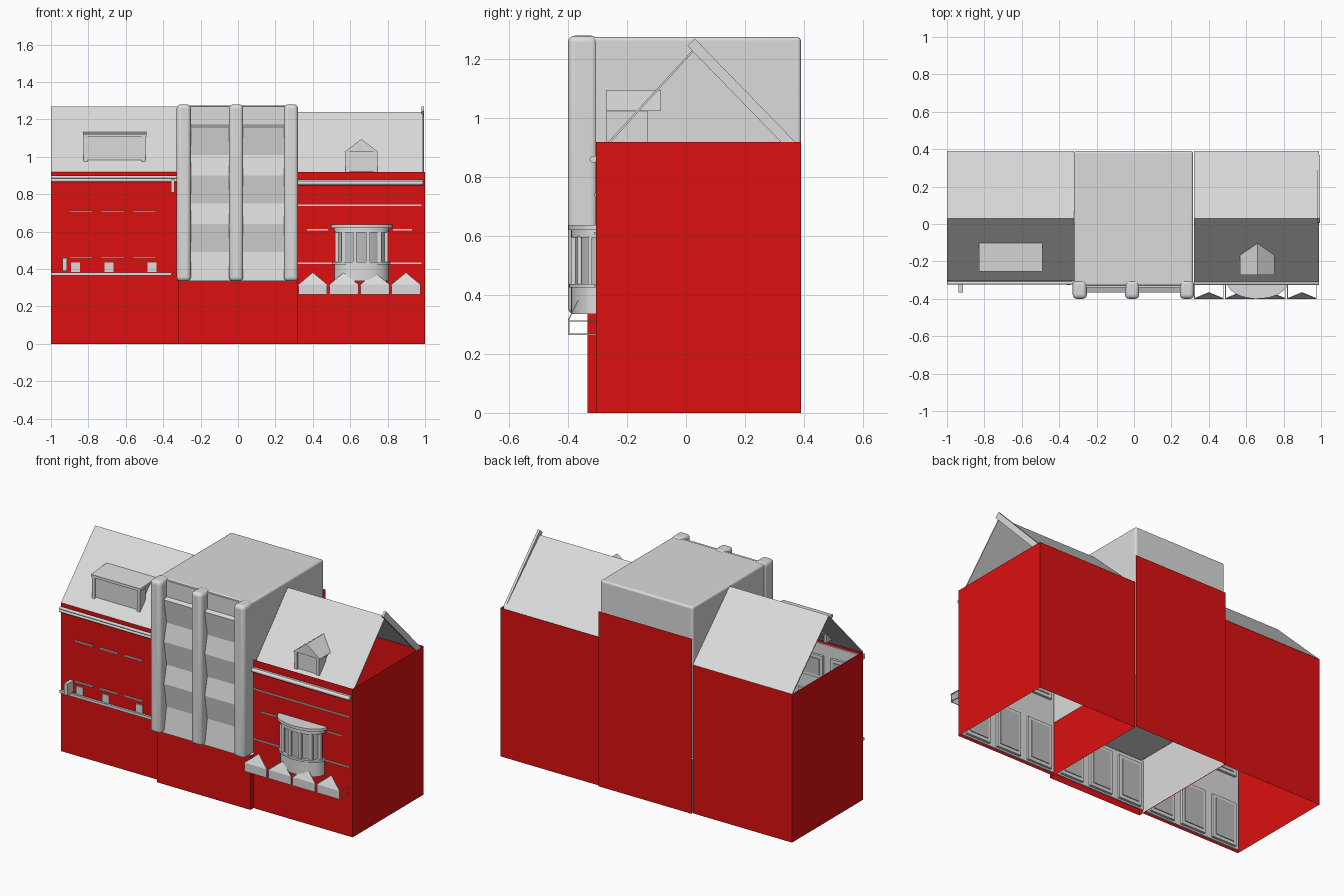
import bpy
import math

default_cube = bpy.data.objects.get("Cube")
if default_cube:
    bpy.data.objects.remove(default_cube, do_unlink=True)


def make_material(name, colour):
    material = bpy.data.materials.new(name)
    material.use_nodes = True
    rgba = (*colour, 1)
    material.diffuse_color = rgba
    material.node_tree.nodes["Principled BSDF"].inputs["Base Color"].default_value = rgba
    return material


RED = make_material("wall red", (0.72, 0.005, 0.005))
GREY = make_material("light grey", (0.71, 0.71, 0.71))
GLASS = make_material("window grey", (0.5, 0.5, 0.5))


def make_object(name, vertices, faces, material, bevel=0, smooth=False):
    mesh = bpy.data.meshes.new(name)
    mesh.from_pydata(vertices, [], faces)
    mesh.materials.append(material)
    obj = bpy.data.objects.new(name, mesh)
    bpy.context.collection.objects.link(obj)
    if bevel:
        modifier = obj.modifiers.new("rounding", "BEVEL")
        modifier.width = bevel
        modifier.segments = 4
    if smooth or bevel:
        bpy.ops.object.select_all(action="DESELECT")
        obj.select_set(True)
        bpy.context.view_layer.objects.active = obj
        bpy.ops.object.shade_smooth_by_angle(angle=math.radians(40))
    return obj


def prism(name, outline, low, high, material, axis="z", **options):
    """Closed solid: a flat outline pushed along one axis."""
    place = {"x": lambda p, d: (d, p[0], p[1]),
             "y": lambda p, d: (p[0], d, p[1]),
             "z": lambda p, d: (p[0], p[1], d)}[axis]
    count = len(outline)
    vertices = [place(p, d) for d in (low, high) for p in outline]
    faces = [(i, (i + 1) % count, (i + 1) % count + count, i + count) for i in range(count)]
    faces += [tuple(reversed(range(count))), tuple(range(count, 2 * count))]
    if axis == "y":
        faces = [tuple(reversed(face)) for face in faces]
    return make_object(name, vertices, faces, material, **options)


def box(name, x, y, z, material=GREY, **options):
    outline = [(x[0], y[0]), (x[1], y[0]), (x[1], y[1]), (x[0], y[1])]
    return prism(name, outline, z[0], z[1], material, **options)


def wall_sheet(name, path, height, material):
    """Thin upright wall following a ground path."""
    count = len(path)
    vertices = [(px, py, level) for level in (0, height) for px, py in path]
    faces = [(i, i + 1, i + 1 + count, i + count) for i in range(count - 1)]
    return make_object(name, vertices, faces, material)


def sloped_sheet(name, profile, x, material, thickness):
    count = len(profile)
    vertices = [(px, py, pz) for px in x for py, pz in profile]
    faces = [(i, i + count, i + 1 + count, i + 1) for i in range(count - 1)]
    obj = make_object(name, vertices, faces, material)
    solid = obj.modifiers.new("thickness", "SOLIDIFY")
    solid.thickness = thickness
    return obj


def tube(name, x, y, z, radius):
    ring = [math.tau * i / 12 for i in range(12)]
    outline = [(y + radius * math.cos(a), z + radius * math.sin(a)) for a in ring]
    return prism(name, outline, x[0], x[1], GREY, axis="x", smooth=True)


PARTY, END, FRONT, BACK = 0.32, 1.0, -0.305, 0.39
EAVE, RIDGE_Y = 0.92, 0.03
BLOCK_BASE, BLOCK_TOP = 0.335, 1.28

# Red outer walls, open above and below
for side, label in ((-1, "right"), (1, "left")):
    path = [(side * PARTY, FRONT), (side * END, FRONT), (side * END, BACK), (side * PARTY, BACK)]
    wall_sheet(label + "_house_walls", path[::side], EAVE, RED)
mid_front = -0.335
wall_sheet("middle_house_base", [(-PARTY, BACK), (-PARTY, mid_front), (PARTY, mid_front),
                                 (PARTY, BACK)], BLOCK_BASE, RED)
wall_sheet("middle_house_back", [(PARTY, 0.4), (-PARTY, 0.4)], 1.085, RED)
wall_sheet("middle_partition", [(-0.315, BACK), (-0.315, FRONT)], BLOCK_BASE, GREY)

# Pitched roofs
sloped_sheet("right_house_roof", [(FRONT, EAVE), (RIDGE_Y, 1.27), (BACK, EAVE)],
             (-END, -PARTY), GREY, 0.008)
sloped_sheet("left_house_roof", [(-0.31, 0.87), (RIDGE_Y, 1.24), (BACK, 0.9)],
             (PARTY, 0.99), GREY, 0.008)
sloped_sheet("left_gable_trim", [(RIDGE_Y, 1.27), (0.37, EAVE)], (0.98, 0.995), GREY, 0.035)

# Middle upper block with a saw-tooth window front between ribs
box("middle_block", (-0.32, 0.315), (-0.33, BACK), (BLOCK_BASE, 1.275), bevel=0.012)
outer, inner = -0.365, -0.34
front_profile = [(-0.32, BLOCK_BASE), (outer, BLOCK_BASE)]
for floor in range(3):
    sill = 0.49 + floor * 0.26
    front_profile += [(inner, sill), (outer, sill + 0.15)]
front_profile += [(inner, 1.17), (inner, 1.27), (-0.32, 1.27)]
prism("window_front", front_profile[::-1], -0.3, 0.3, GREY, axis="x")
for number, centre in enumerate((-0.29, -0.01, 0.283)):
    box("front_rib_%d" % number, (centre - 0.038, centre + 0.038), (-0.4, -0.3),
        (BLOCK_BASE, BLOCK_TOP), bevel=0.022)

# Gutters and the short downpipe
for height in (0.875, 0.892):
    tube("right_house_gutter", (-END, -0.33), -0.315, height, 0.009)
tube("left_house_gutter", (PARTY, 0.99), -0.315, 0.86, 0.012)
box("downpipe", (-0.357, -0.34), (-0.325, FRONT), (0.81, 0.88))

# Right house: ledge, sills, flower boxes and hanging sign
box("shop_ledge", (-END, -0.355), (-0.318, FRONT), (0.365, 0.382))
for centre in (-0.84, -0.67, -0.5):
    for height in (0.46, 0.71):
        box("window_sill", (centre - 0.062, centre + 0.062), (-0.314, FRONT),
            (height - 0.004, height + 0.004))
for centre in (-0.87, -0.69, -0.46):
    box("lamp_box", (centre - 0.024, centre + 0.024), (-0.312, FRONT), (0.385, 0.435))
box("hanging_sign", (-0.938, -0.915), (-0.365, FRONT), (0.39, 0.46))

# Left house: string courses
for x, height in (((PARTY, 0.98), 0.74), ((PARTY, 0.98), 0.43),
                  ((0.37, 0.48), 0.61), ((0.83, 0.93), 0.61)):
    box("string_course", x, (-0.312, FRONT), (height - 0.004, height + 0.004))

# Flat dormer
prism("flat_dormer_body", [(-0.245, 0.965), (-0.09, 1.11), (-0.245, 1.11)],
      -0.81, -0.51, GREY, axis="x")
prism("flat_dormer_roof", [(-0.255, 1.105), (-0.085, 1.12), (-0.085, 1.135), (-0.255, 1.122)],
      -0.83, -0.49, GREY, axis="x")
for x in (-0.815, -0.505):
    box("flat_dormer_post", (x - 0.01, x + 0.01), (-0.252, -0.2), (0.965, 1.11))

# Gabled dormer
box("gable_dormer_body", (0.58, 0.74), (-0.262, -0.13), (EAVE, 1.03))
prism("gable_dormer_roof", [(0.567, 1.025), (0.752, 1.025), (0.66, 1.095)],
      -0.272, -0.085, GREY, axis="y")
for x in (0.585, 0.735):
    box("gable_dormer_post", (x - 0.01, x + 0.01), (-0.27, -0.2), (EAVE, 1.03))

# Curved bay window
BAY_X = 0.66


def bay_point(angle, width, depth):
    return BAY_X + width * math.cos(angle), FRONT - depth * math.sin(angle)


def bay_tier(name, width, depth, z, material=GREY):
    curve = [bay_point(math.pi * i / 16, width, depth) for i in range(17)]
    prism(name, curve[::-1], z[0], z[1], material, smooth=True)


bay_tier("bay_base", 0.145, 0.085, (BLOCK_BASE, 0.425))
bay_tier("bay_sill", 0.155, 0.092, (0.425, 0.437))
bay_tier("bay_glass", 0.13, 0.075, (0.437, 0.6), GLASS)
bay_tier("bay_frieze", 0.145, 0.085, (0.595, 0.62))
bay_tier("bay_cornice", 0.165, 0.095, (0.62, 0.637))
for step in range(6):
    px, py = bay_point(math.pi * (step + 0.5) / 6, 0.137, 0.08)
    box("bay_post", (px - 0.01, px + 0.01), (py - 0.007, py + 0.007), (0.43, 0.6))

# Row of pointed awnings, each a skirt and a leaning triangle with side stays
for number in range(4):
    centre, half = 0.4 + number * 0.166, 0.077
    left, right = centre - half, centre + half
    corners = [(left, -0.4, 0.265), (right, -0.4, 0.265), (right, -0.4, 0.318),
               (centre, -0.368, 0.382), (left, -0.4, 0.318)]
    awning = make_object("awning_%d" % number, corners, [(0, 1, 2, 4), (4, 2, 3)], GREY)
    awning.modifiers.new("thickness", "SOLIDIFY").thickness = 0.004
    for x in (left, right):
        for height in (0.267, 0.312):
            box("awning_stay", (x - 0.002, x + 0.002), (-0.4, FRONT), (height - 0.002, height + 0.002))

# Inner facade lining with framed windows and doors
for label, start, finish, top in (("right", -0.99, -0.33, 0.9), ("middle", -0.31, 0.31, 0.32),
                                  ("left", 0.33, 0.99, 0.85)):
    box(label + "_lining", (start, finish), (-0.3, -0.29), (0.01, top))
    bay = (finish - start) / 3
    for column in range(3):
        x = (start + bay * (column + 0.12), start + bay * (column + 0.88))
        for low, high in ((0.02, 0.29), (0.46, 0.6), (0.69, 0.83)):
            if high < top:
                box(label + "_inner_frame", x, (-0.29, -0.275), (low, high))
                box(label + "_inner_pane", (x[0] + 0.02, x[1] - 0.02), (-0.28, -0.27),
                    (low + 0.02, high - 0.02), GLASS)
